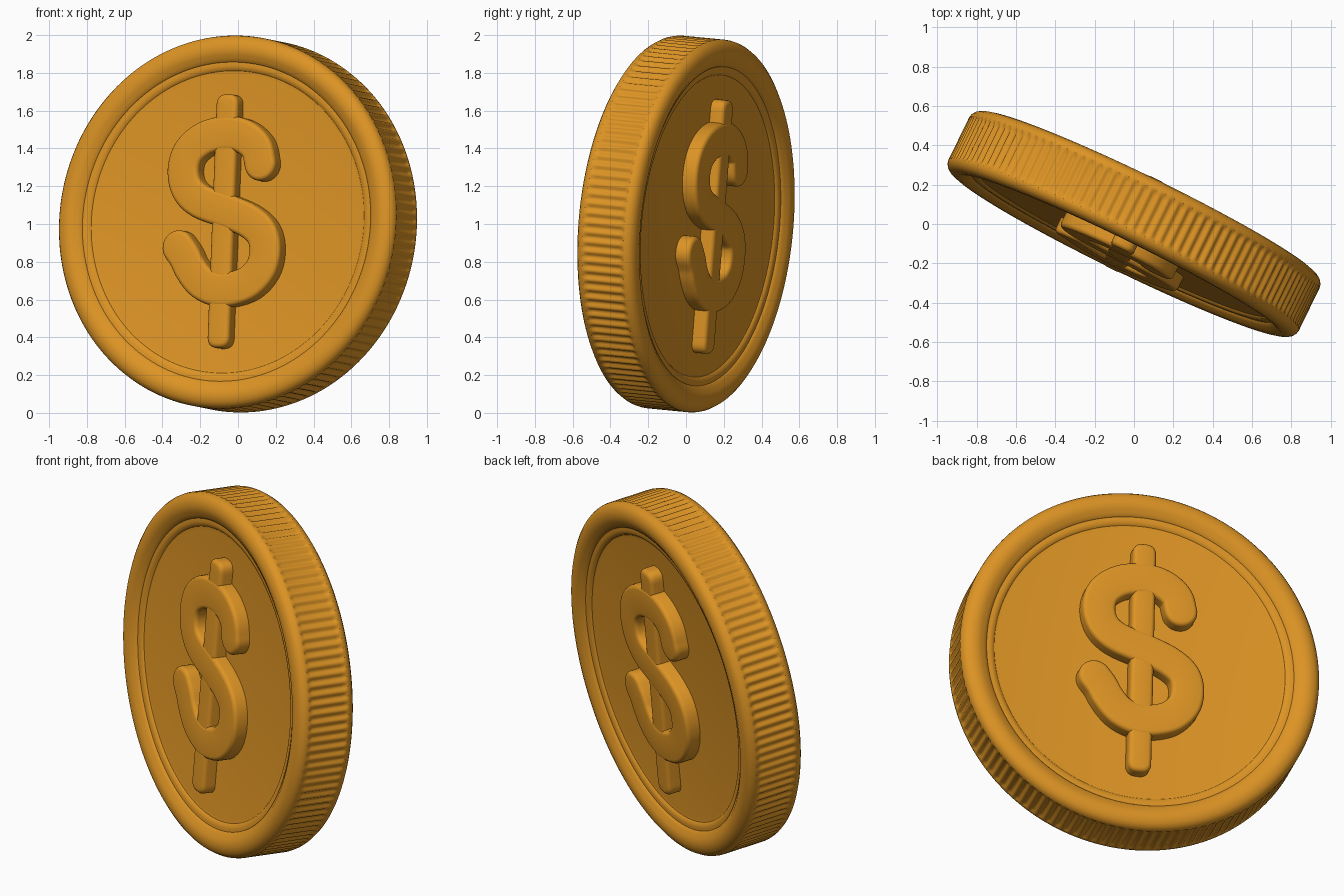
import bpy
import bmesh
from math import sin, cos, pi, radians
from mathutils import Vector, Matrix

cube = bpy.data.objects.get("Cube")
if cube:
    bpy.data.objects.remove(cube)

gold = bpy.data.materials.new("gold")
gold.use_nodes = True
COLOUR = (0.72, 0.295, 0.018, 1)
gold.diffuse_color = COLOUR
gold.node_tree.nodes["Principled BSDF"].inputs["Base Color"].default_value = COLOUR

# Whole coin leans back slightly and is turned to one side
POSE = (Matrix.Translation((0, 0, 1)) @ Matrix.Rotation(radians(-26), 4, "Z")
        @ Matrix.Rotation(radians(-5), 4, "X"))


def finish(name, bm, turn=0):
    bmesh.ops.remove_doubles(bm, verts=bm.verts, dist=1e-5)
    bmesh.ops.recalc_face_normals(bm, faces=bm.faces)
    bm.transform(POSE @ Matrix.Rotation(turn, 4, "Z"))
    mesh = bpy.data.meshes.new(name)
    bm.to_mesh(mesh)
    bm.free()
    mesh.materials.append(gold)
    obj = bpy.data.objects.new(name, mesh)
    bpy.context.collection.objects.link(obj)
    bpy.ops.object.select_all(action="DESELECT")
    obj.select_set(True)
    bpy.context.view_layer.objects.active = obj
    bpy.ops.object.shade_smooth_by_angle(angle=radians(38))


def skin(bm, rings):
    """Join closed rings of points with quads."""
    rows = [[bm.verts.new(p) for p in ring] for ring in rings]
    n = len(rows[0])
    for a, b in zip(rows, rows[1:]):
        for i in range(n):
            j = (i + 1) % n
            bm.faces.new((a[i], a[j], b[j], b[i]))


# Coin body: revolved half profile (radius, height, groove depth), mirrored
HALF = [(0, .122, 0), (.785, .122, 0), (.803, .125, 0), (.812, .135, 0),
        (.83, .139, 0), (.848, .139, 0), (.853, .147, 0), (.868, .154, 0),
        (.885, .165, 0), (.91, .172, 0), (.935, .172, 0), (.96, .165, 0),
        (.978, .152, 0), (.988, .135, 0), (.991, .12, 0), (.991, .108, .008),
        (.991, .09, .013)]
REEDS, STEPS = 120, 6
profile = HALF + [(r, -w, d) for r, w, d in reversed(HALF)]
bm = bmesh.new()
rings = []
for r, w, d in profile:
    ring = []
    for k in range(REEDS * STEPS):
        a = 2 * pi * k / (REEDS * STEPS)
        rad = r - d * (0.5 - 0.5 * cos(a * REEDS))
        ring.append((rad * cos(a), -w, rad * sin(a)))
    rings.append(ring)
skin(bm, rings)
finish("coin_body", bm)


def spline(points, steps=6):
    """Smooth path through the given points."""
    p = [Vector(q) for q in points]
    p = [2 * p[0] - p[1]] + p + [2 * p[-1] - p[-2]]
    out = []
    for a, b, c, d in zip(p, p[1:], p[2:], p[3:]):
        for s in range(steps):
            t = s / steps
            out.append(0.5 * (2 * b + (c - a) * t + (2 * a - 5 * b + 4 * c - d) * t * t
                              + (3 * b - a - 3 * c + d) * t ** 3))
    return out + [p[-2]]


def raised_stroke(name, path, half_width, top, turn, power=2):
    """Raised band with rounded ends and a soft upper edge."""
    normals = []
    for i in range(len(path)):
        t = (path[min(i + 1, len(path) - 1)] - path[max(i - 1, 0)]).normalized()
        normals.append(Vector((t.y, -t.x)))

    def cap(centre, normal):
        out = []
        for k in range(1, 16):
            a = pi * k / 16
            grow = (abs(cos(a)) ** power + sin(a) ** power) ** (-1 / power)
            side = Vector((-normal.y, normal.x))
            out.append((centre, (normal * cos(a) + side * sin(a)) * grow))
        return out

    outline = list(zip(path, normals)) + cap(path[-1], normals[-1])
    outline += [(c, -n) for c, n in zip(reversed(path), reversed(normals))]
    outline += cap(path[0], -normals[0])
    bevel = 0.024
    levels = [(half_width, .1), (half_width, top - bevel)]
    levels += [(half_width - bevel * (1 - cos(a)), top - bevel * (1 - sin(a)))
               for a in (pi / 8, pi / 4, 3 * pi / 8, pi / 2)]
    levels.append((0, top))
    bm = bmesh.new()
    skin(bm, [[((c + n * r).x, -w, (c + n * r).y) for c, n in outline] for r, w in levels])
    finish(name, bm, turn)


# Emblem on both faces: a curved band crossed by an upright bar
CURVE = [(.207, .305), (.18, .39), (.1, .45), (-.005, .467), (-.125, .44),
         (-.215, .37), (-.245, .275), (-.22, .175), (-.14, .105), (.025, .05),
         (.15, 0), (.23, -.065), (.255, -.155), (.235, -.25), (.165, -.325),
         (.065, -.36), (-.025, -.362), (-.115, -.325), (-.18, -.255), (-.218, -.19),
         (-.257, -.14)]
band = spline(CURVE)
bar = [Vector((0, -.61)), Vector((0, .61))]
for side, turn in (("front", 0), ("back", pi)):
    raised_stroke(side + "_curved_band", band, .091, .203, turn)
    raised_stroke(side + "_upright_bar", bar, .064, .2, turn, power=2.8)
